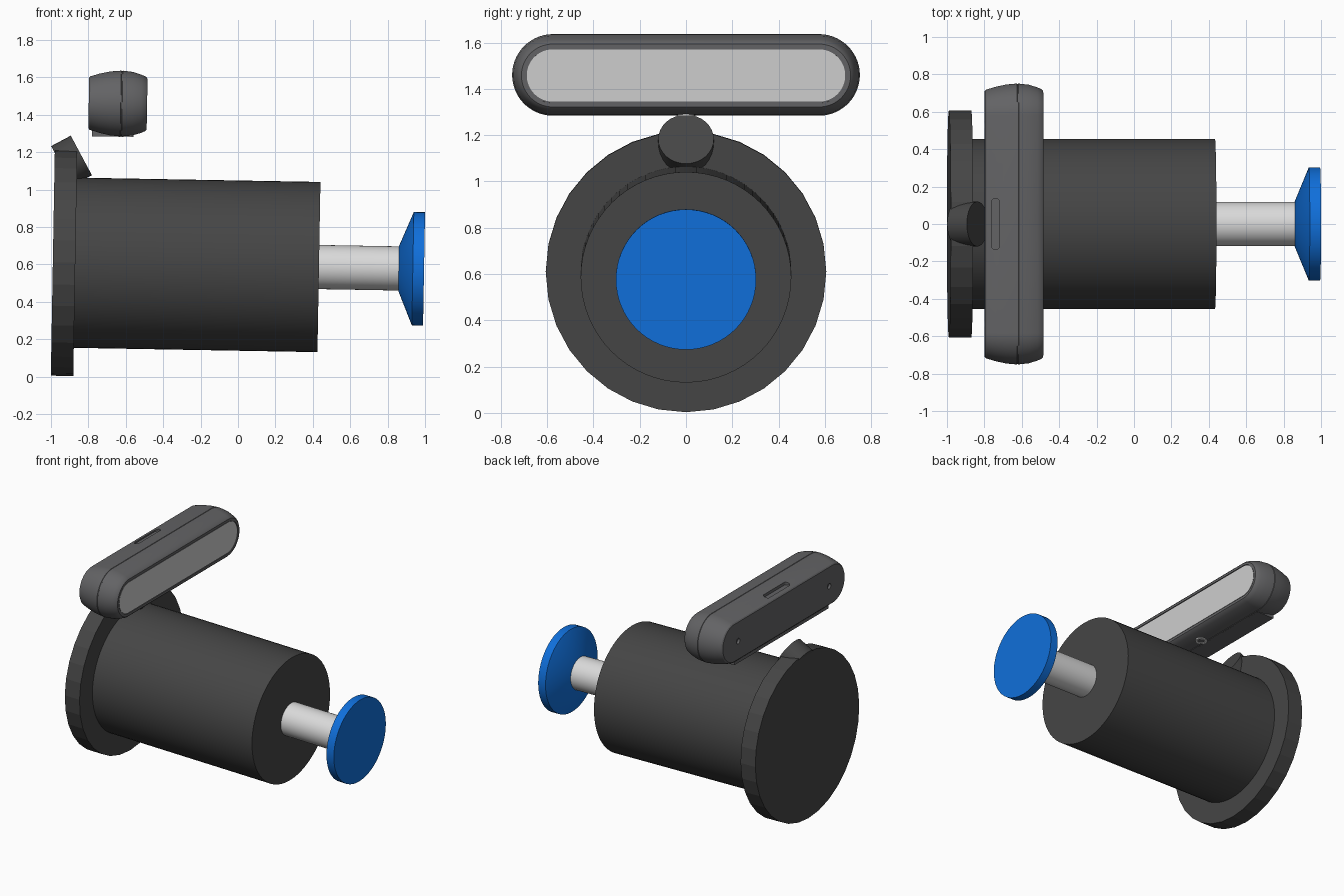
import bpy, bmesh, math
from mathutils import Matrix

cube = bpy.data.objects.get("Cube")
if cube:
    bpy.data.objects.remove(cube, do_unlink=True)


def material(name, rgb):
    m = bpy.data.materials.new(name)
    m.use_nodes = True
    m.diffuse_color = (*rgb, 1)
    bsdf = m.node_tree.nodes["Principled BSDF"]
    bsdf.inputs["Base Color"].default_value = (*rgb, 1)
    bsdf.inputs["Roughness"].default_value = 0.6
    return m


charcoal = material("charcoal", (0.06, 0.06, 0.06))
grey = material("mid_grey", (0.125, 0.125, 0.13))
panel_grey = material("panel_grey", (0.62, 0.62, 0.62))
steel = material("light_steel", (0.7, 0.7, 0.7))
blue = material("blue", (0.005, 0.16, 0.71))


def add_object(name, bm, mats, center=(0, 0, 0), tilt=0):
    mesh = bpy.data.meshes.new(name)
    bmesh.ops.recalc_face_normals(bm, faces=bm.faces)
    bm.to_mesh(mesh)
    bm.free()
    for m in mats:
        mesh.materials.append(m)
    ob = bpy.data.objects.new(name, mesh)
    bpy.context.collection.objects.link(ob)
    ob.location = center
    ob.rotation_euler.y = tilt
    return ob


def loft(name, sections, mats, center, tilt=0, half=0, sides=64):
    """Loft (distance, radius) sections along local x; half stretches rings along y."""
    bm = bmesh.new()
    shift = 0.5 if half else 0
    rings = []
    for d, r in sections:
        ring = []
        for i in range(sides):
            a = 2 * math.pi * (i + shift) / sides
            c = math.cos(a)
            ring.append(bm.verts.new((d, math.copysign(half, c) + r * c, r * math.sin(a))))
        rings.append(ring)
    for a, b in zip(rings, rings[1:]):
        for i in range(sides):
            j = (i + 1) % sides
            bm.faces.new((a[i], a[j], b[j], b[i]))
    bm.faces.new(rings[0])
    end = bm.faces.new(rings[-1])
    end.material_index = len(mats) - 1
    return add_object(name, bm, mats, center, tilt)


def smooth(ob, degrees=30):
    bpy.ops.object.select_all(action="DESELECT")
    ob.select_set(True)
    bpy.context.view_layer.objects.active = ob
    bpy.ops.object.shade_smooth_by_angle(angle=math.radians(degrees))


# Parts turned about the slightly drooping main axis
LEAN = 0.0177
BASE = (-0.93, 0, 0.61)
loft("rear_flange", [(-0.06, 0.606), (0.06, 0.606)], [charcoal], BASE, LEAN, sides=32)
smooth(loft("main_barrel", [(0, 0.455), (1.363, 0.455)], [charcoal], BASE, LEAN))
smooth(loft("plunger_rod", [(1.35, 0.118), (1.8, 0.118)], [steel], BASE, LEAN))
smooth(loft("plunger_knob", [(1.79, 0.122), (1.865, 0.303), (1.925, 0.303)],
            [blue], BASE, LEAN))

# Short slanted stub on top of the flange
smooth(loft("mount_stub", [(-0.119, 0.12), (0, 0.12)], [charcoal],
            (-0.8375, 0, 1.1825), -0.49, sides=32))

# Rounded sensor housing with a centre seam and a recessed front panel
profile = [(-0.175, 0.135), (-0.168, 0.143), (-0.12, 0.158), (-0.06, 0.171),
           (-0.004, 0.176), (-0.002, 0.173), (0.002, 0.173), (0.004, 0.176),
           (0.06, 0.17), (0.105, 0.156), (0.128, 0.146), (0.137, 0.136),
           (0.137, 0.119), (0.132, 0.119), (0.132, 0.113), (0.135, 0.113)]
HOUSING = (-0.623, 0, 1.46)
HALF = 0.575
housing = loft("sensor_housing", profile, [grey, panel_grey], HOUSING, LEAN, HALF)

# Two rear holes and a top slot cut into the housing
cutters = [loft("hole_cutter", [(-0.05, 0.02), (0.02, 0.02)], [grey],
                (-0.8, side * 0.53, 1.46), sides=24) for side in (-1, 1)]
cutters.append(loft("slot_cutter", [(-0.015, 0.022), (0.05, 0.022)], [grey],
                    (-0.74, 0, 1.618), -math.pi / 2, 0.115, 24))
bpy.context.view_layer.objects.active = housing
for cutter in cutters:
    cutter.hide_render = True
    mod = housing.modifiers.new("cut", "BOOLEAN")
    mod.operation = "DIFFERENCE"
    mod.solver = "EXACT"
    mod.object = cutter
    bpy.ops.object.modifier_apply(modifier=mod.name)
    bpy.data.objects.remove(cutter, do_unlink=True)
smooth(housing)

# Flat foot strip under the housing
bm = bmesh.new()
bmesh.ops.create_cube(bm, size=1, matrix=Matrix.Diagonal((0.14, 1.1, 0.055, 1)))
add_object("foot_strip", bm, [grey], (-0.71, 0, 1.3125))

# Threaded socket on the underside
smooth(loft("screw_socket", [(-0.02, 0.04), (0.008, 0.04), (0.008, 0.025), (-0.005, 0.025)],
            [steel], (-0.6, 0, 1.29), math.pi / 2, sides=24))
